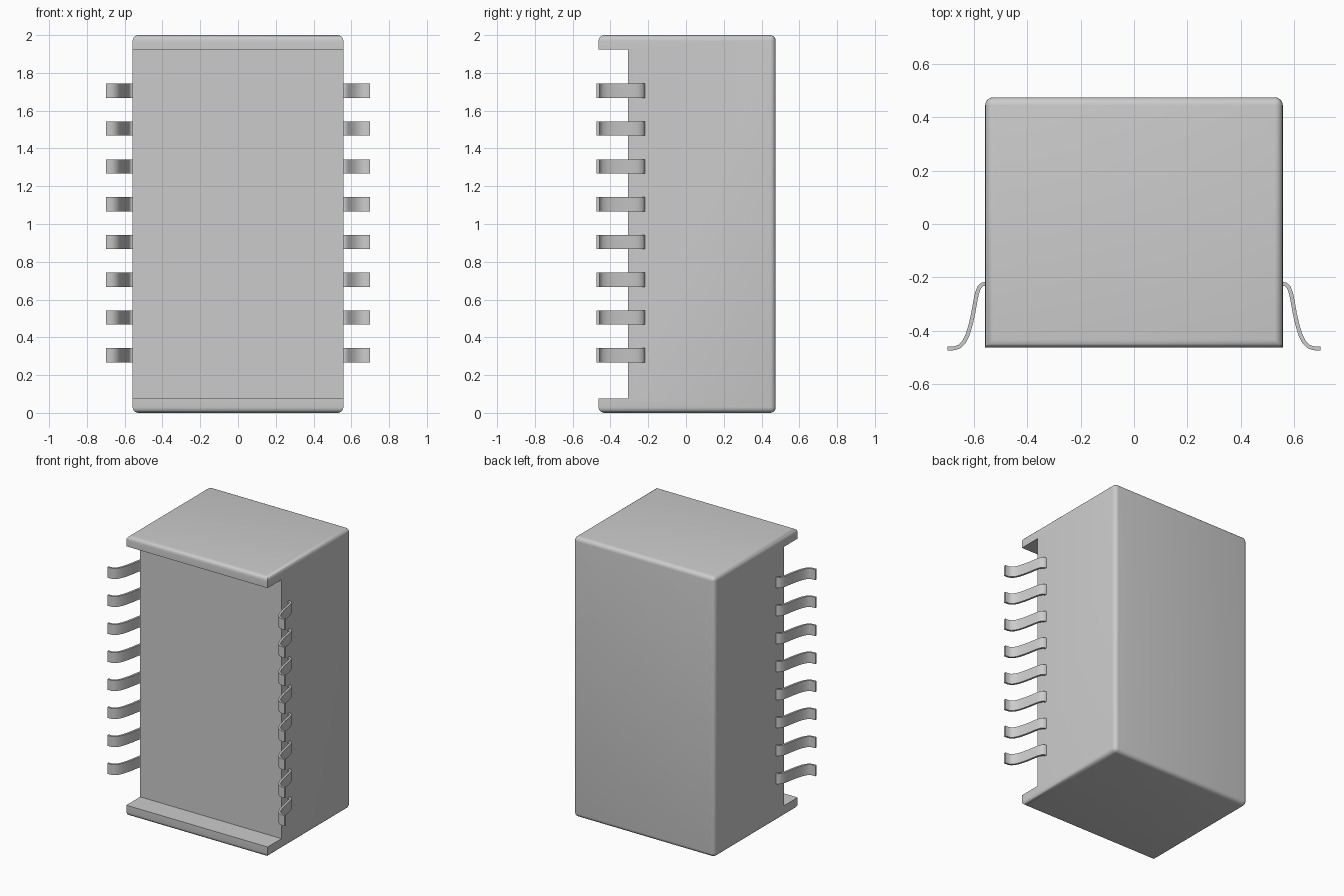
import bpy, bmesh, math
from mathutils import Vector

cube = bpy.data.objects.get("Cube")
if cube:
    bpy.data.objects.remove(cube, do_unlink=True)

HALF_W, FRONT, BACK, RECESS = 0.558, -0.463, 0.475, -0.307
HEIGHT, LIP_LOW, LIP_HIGH = 2.0, 0.077, 1.925
ROUND = 0.03

grey = bpy.data.materials.new("plain grey")
grey.use_nodes = True
grey.diffuse_color = (0.6, 0.6, 0.6, 1)
grey.node_tree.nodes["Principled BSDF"].inputs["Base Color"].default_value = (0.6, 0.6, 0.6, 1)


def finish(bm, name):
    """Turn a bmesh into a grey object with soft curves and sharp corners."""
    bmesh.ops.recalc_face_normals(bm, faces=bm.faces)
    mesh = bpy.data.meshes.new(name)
    bm.to_mesh(mesh)
    bm.free()
    mesh.materials.append(grey)
    obj = bpy.data.objects.new(name, mesh)
    bpy.context.collection.objects.link(obj)
    bpy.ops.object.select_all(action='DESELECT')
    obj.select_set(True)
    bpy.context.view_layer.objects.active = obj
    bpy.ops.object.shade_smooth_by_angle(angle=math.radians(40))
    return obj


def extrude(points, offset):
    """Close a flat outline into a prism along the offset."""
    bm = bmesh.new()
    face = bm.faces.new([bm.verts.new(p) for p in points])
    moved = bmesh.ops.extrude_face_region(bm, geom=[face], use_keep_orig=True)
    verts = [v for v in moved["geom"] if isinstance(v, bmesh.types.BMVert)]
    bmesh.ops.translate(bm, verts=verts, vec=offset)
    return bm


# Housing: a C-shaped side outline pulled across the width
outline = [(BACK, 0), (BACK, HEIGHT), (FRONT, HEIGHT), (FRONT, LIP_HIGH),
           (RECESS, LIP_HIGH), (RECESS, LIP_LOW), (FRONT, LIP_LOW), (FRONT, 0)]
body = extrude([(-HALF_W, y, z) for y, z in outline], (2 * HALF_W, 0, 0))


def is_rounded(edge):
    a, b = (v.co for v in edge.verts)
    on_end = abs(a.z - b.z) < 1e-4 and (a.z < 1e-4 or a.z > HEIGHT - 1e-4)
    on_back = a.y > BACK - 1e-4 and b.y > BACK - 1e-4
    return on_end or on_back


bmesh.ops.bevel(body, geom=[e for e in body.edges if is_rounded(e)],
                offset=ROUND, segments=5, profile=0.5, affect='EDGES')
finish(body, "housing")

# Pins: a thin S-curved strip, seen from above, given a height
PIN_H, PIN_T = 0.075, 0.015
path = [(0.55, -0.225), (0.568, -0.226), (0.58, -0.236), (0.589, -0.26),
        (0.596, -0.295), (0.603, -0.335), (0.612, -0.375), (0.624, -0.415),
        (0.638, -0.443), (0.654, -0.459), (0.672, -0.466), (0.7, -0.4665)]
path = [Vector(p) for p in path]
left_edge, right_edge = [], []
for i, p in enumerate(path):
    along = path[min(i + 1, len(path) - 1)] - path[max(i - 1, 0)]
    if i in (0, len(path) - 1):
        along = Vector((1, 0))
    side = Vector((-along.y, along.x)).normalized() * PIN_T / 2
    left_edge.append(p + side)
    right_edge.append(p - side)
strip = left_edge + right_edge[::-1]

for row in range(8):
    z = 0.305 + 0.2 * row - PIN_H / 2
    for label, sign in (("left", 1), ("right", -1)):
        pin = extrude([(sign * p.x, p.y, z) for p in strip], (0, 0, PIN_H))
        finish(pin, f"{label}_pin_{row + 1}")
